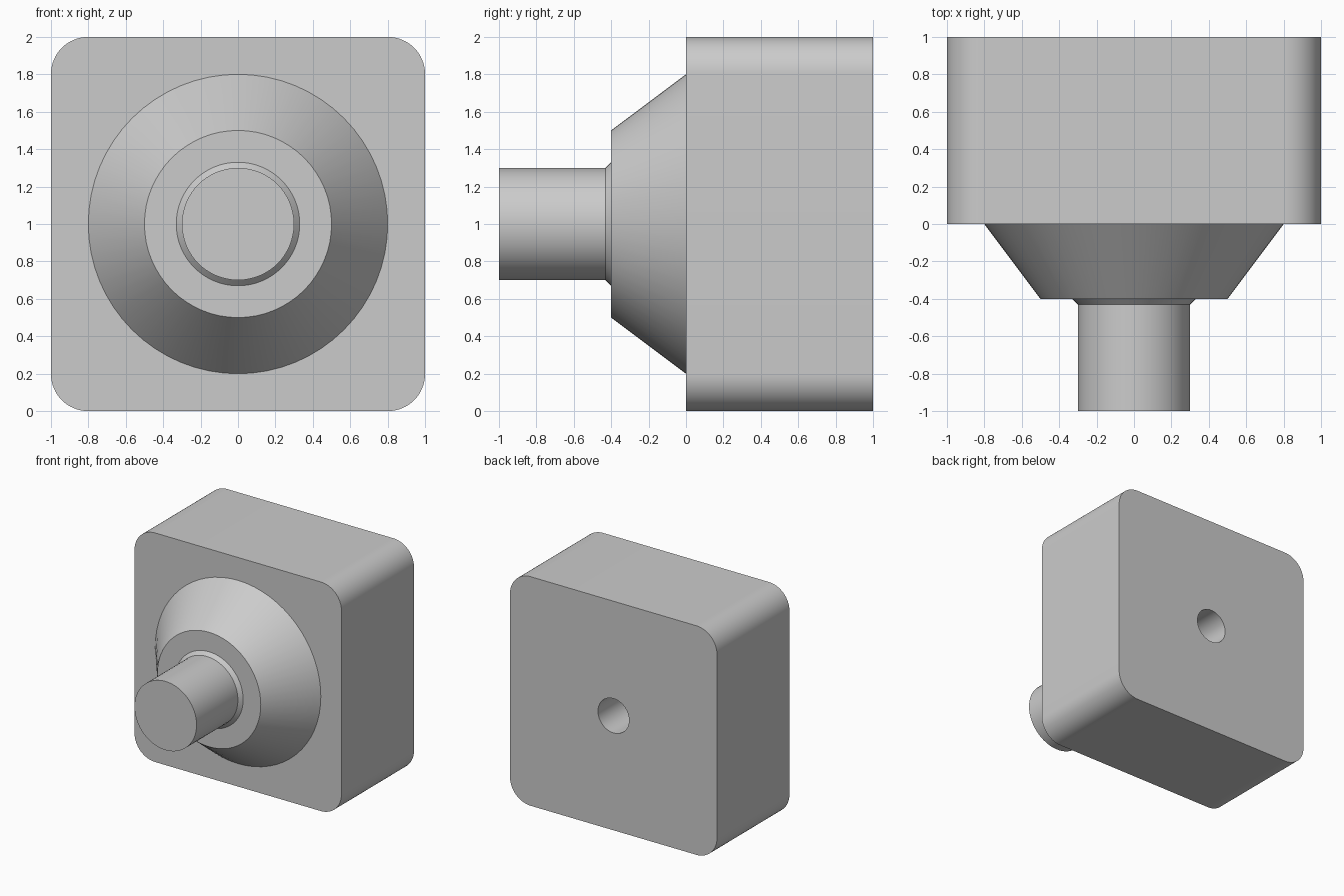
import bpy
import bmesh
from math import cos, sin, pi, radians

SEGMENTS = 64
CENTRE_Z = 1.0

old = bpy.data.objects.get("Cube")
if old:
    bpy.data.objects.remove(old, do_unlink=True)

# Single plain grey finish
grey = bpy.data.materials.new("plain_grey")
grey.use_nodes = True
colour = (0.6, 0.6, 0.6, 1)
grey.diffuse_color = colour
grey.node_tree.nodes["Principled BSDF"].inputs["Base Color"].default_value = colour


def make_object(name, bm):
    bmesh.ops.recalc_face_normals(bm, faces=bm.faces)
    mesh = bpy.data.meshes.new(name)
    bm.to_mesh(mesh)
    bm.free()
    mesh.materials.append(grey)
    obj = bpy.data.objects.new(name, mesh)
    bpy.context.collection.objects.link(obj)
    return obj


def lathe(name, profile):
    """Turn (radius, y) points about the y axis and cap both ends."""
    bm = bmesh.new()
    angles = [2 * pi * i / SEGMENTS for i in range(SEGMENTS)]
    rings = [[bm.verts.new((r * cos(a), y, CENTRE_Z + r * sin(a))) for a in angles]
             for r, y in profile]
    for a, b in zip(rings, rings[1:]):
        for i in range(SEGMENTS):
            j = (i + 1) % SEGMENTS
            bm.faces.new((a[i], a[j], b[j], b[i]))
    bm.faces.new(rings[0])
    bm.faces.new(rings[-1])
    return make_object(name, bm)


def activate(obj):
    bpy.ops.object.select_all(action='DESELECT')
    obj.select_set(True)
    bpy.context.view_layer.objects.active = obj


def smooth(obj):
    activate(obj)
    bpy.ops.object.shade_smooth_by_angle(angle=radians(20))


# Square block with its four front-to-back edges rounded
bm = bmesh.new()
bmesh.ops.create_cube(bm, size=1)
for v in bm.verts:
    v.co = (v.co.x * 2, v.co.y + 0.5, v.co.z * 2 + CENTRE_Z)
long_edges = [e for e in bm.edges
              if abs(e.verts[0].co.y - e.verts[1].co.y) > 0.5]
bmesh.ops.bevel(bm, geom=long_edges, offset=0.2, segments=16,
                profile=0.5, affect='EDGES')
block = make_object("block", bm)

# Round blind hole in the back of the block
cutter = lathe("hole_cutter", [(0.15, 0.2), (0.15, 1.1)])
cutter.hide_render = True
cut = block.modifiers.new("back_hole", 'BOOLEAN')
cut.operation = 'DIFFERENCE'
cut.solver = 'EXACT'
cut.object = cutter
activate(block)
bpy.ops.object.modifier_apply(modifier=cut.name)
bpy.data.objects.remove(cutter, do_unlink=True)
smooth(block)

# Tapered boss, small chamfered collar and shaft, turned in one piece
shaft = lathe("tapered_boss_and_shaft", [
    (0.8, 0), (0.5, -0.4), (0.33, -0.4), (0.3, -0.43), (0.3, -1)])
smooth(shaft)
